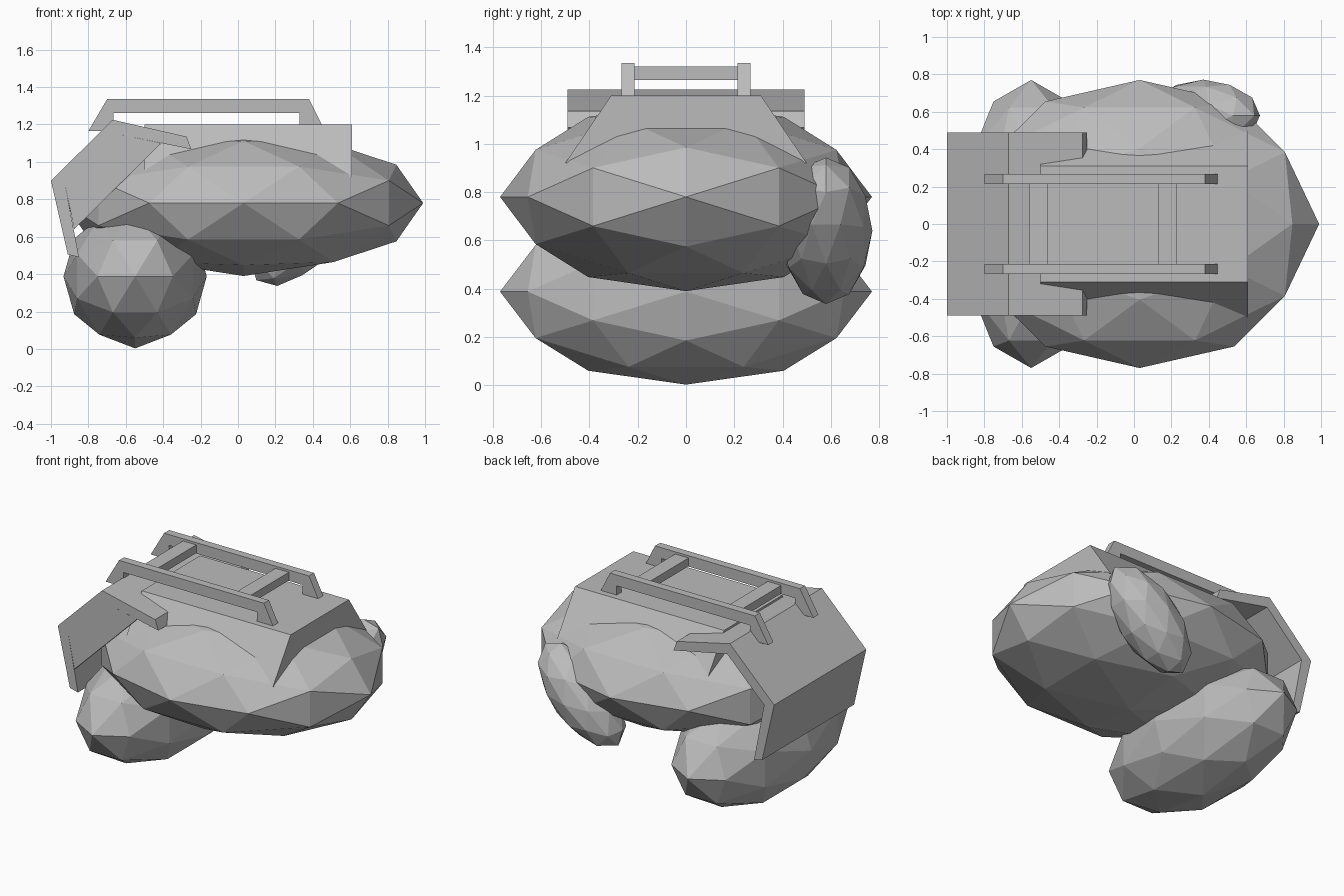
import bpy, bmesh, math
from itertools import combinations
from mathutils import Vector, Matrix

cube = bpy.data.objects.get("Cube")
if cube:
    bpy.data.objects.remove(cube, do_unlink=True)

grey = bpy.data.materials.new("plain_grey")
grey.use_nodes = True
grey.diffuse_color = (0.5, 0.5, 0.5, 1)
grey.node_tree.nodes["Principled BSDF"].inputs["Base Color"].default_value = (0.5, 0.5, 0.5, 1)


def finish(bm, name):
    bmesh.ops.recalc_face_normals(bm, faces=bm.faces)
    mesh = bpy.data.meshes.new(name)
    bm.to_mesh(mesh)
    bm.free()
    mesh.materials.append(grey)
    obj = bpy.data.objects.new(name, mesh)
    bpy.context.collection.objects.link(obj)
    return obj


def faceted_ball(name, centre, radii, tilt=0):
    """Icosahedron split once, lined up with the axes, then stretched."""
    phi = (1 + math.sqrt(5)) / 2
    corners = []
    for s in (-1, 1):
        for t in (-phi, phi):
            corners += [Vector(p).normalized() for p in ((s, t, 0), (0, s, t), (t, 0, s))]
    middles = [(a + b).normalized() for a, b in combinations(corners, 2) if (a - b).length < 1.1]
    bm = bmesh.new()
    for p in corners + middles:
        bm.verts.new(p)
    bmesh.ops.convex_hull(bm, input=bm.verts)
    place = Matrix.Translation(centre) @ Matrix.Rotation(tilt, 4, 'Y') @ Matrix.Diagonal((*radii, 1))
    bmesh.ops.transform(bm, matrix=place, verts=bm.verts)
    return finish(bm, name)


def extrude(name, profile, start, end, axis='Y'):
    """Closed profile swept along y (points are x, z) or along x (points are y, z)."""
    def point(p, d):
        return (p[0], d, p[1]) if axis == 'Y' else (d, p[0], p[1])
    bm = bmesh.new()
    near = [bm.verts.new(point(p, start)) for p in profile]
    far = [bm.verts.new(point(p, end)) for p in profile]
    bm.faces.new(near)
    bm.faces.new(far[::-1])
    n = len(profile)
    for i in range(n):
        j = (i + 1) % n
        bm.faces.new((near[i], near[j], far[j], far[i]))
    return finish(bm, name)


# Rounded masses
faceted_ball("main_body", (0.03, 0, 0.78), (0.96, 0.77, 0.39))
faceted_ball("lower_body", (-0.55, 0, 0.388), (0.383, 0.77, 0.385))
faceted_ball("side_pod", (0.37, 0.58, 0.64), (0.385, 0.192, 0.192), math.radians(-45))

# Saddle block with sloping sides
extrude("saddle", [(-0.5, 0.92), (0.5, 0.92), (0.31, 1.2), (-0.31, 1.2)], -0.5, 0.61, 'X')

# Bent guard plate and its one-sided gusset
extrude("guard_plate", [(-0.275, 1.135), (-0.67, 1.225), (-1, 0.9), (-0.91, 0.505),
                        (-0.85, 0.49), (-0.925, 0.88), (-0.65, 1.15), (-0.25, 1.068)], -0.49, 0.49)
extrude("guard_gusset", [(-0.41, 1.1), (-0.65, 1.15), (-0.925, 0.88), (-0.876, 0.64)], -0.49, -0.46)

# Rack rails and crossbars
rail = [(-0.8, 1.165), (-0.7, 1.335), (0.38, 1.335), (0.465, 1.165),
        (0.33, 1.165), (0.33, 1.262), (-0.665, 1.262), (-0.665, 1.165)]
for side, y in (("right", -0.24), ("left", 0.24)):
    extrude(side + "_rack_rail", rail, y - 0.027, y + 0.027)
for end, x in (("rear", -0.51), ("front", 0.18)):
    bar = [(x - 0.05, 1.265), (x + 0.05, 1.265), (x + 0.05, 1.32), (x - 0.05, 1.32)]
    extrude(end + "_rack_crossbar", bar, -0.22, 0.22)
